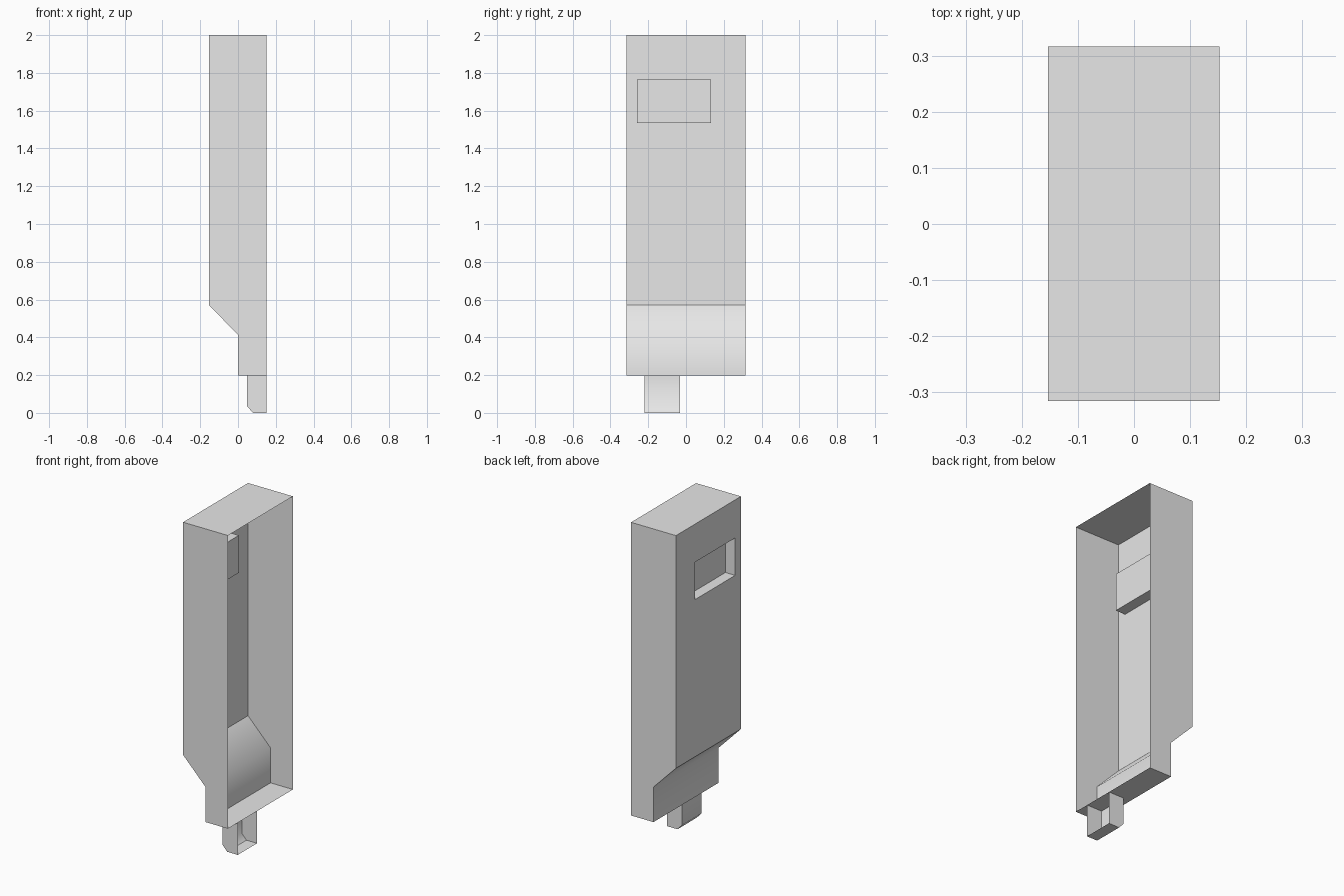
import bpy
import bmesh

cube = bpy.data.objects.get("Cube")
if cube:
    bpy.data.objects.remove(cube, do_unlink=True)

grey = bpy.data.materials.new("plain grey")
grey.use_nodes = True
grey.diffuse_color = (0.8, 0.8, 0.8, 1)
grey.node_tree.nodes["Principled BSDF"].inputs["Base Color"].default_value = (0.8, 0.8, 0.8, 1)


def open_shell(profile, front, back, first, soft):
    """Thin shell, open towards +x: two profile caps joined by strips.
    Strips start at point 'first'; the fold at point 'soft' is shaded smooth."""
    bm = bmesh.new()
    near = [bm.verts.new((x, front, z)) for x, z in profile]
    far = [bm.verts.new((x, back, z)) for x, z in profile]
    bm.faces.new(near)
    bm.faces.new(far[::-1])
    strips = [bm.faces.new((near[i], far[i], far[i + 1], near[i + 1]))
              for i in range(first, len(profile) - 1)]
    for face in bm.faces:
        face.smooth = True
    for edge in bm.edges:
        edge.smooth = set(edge.verts) == {near[soft], far[soft]}
    return bm, strips


def finish(bm, name):
    mesh = bpy.data.meshes.new(name)
    bm.to_mesh(mesh)
    bm.free()
    mesh.materials.append(grey)
    obj = bpy.data.objects.new(name, mesh)
    bpy.context.collection.objects.link(obj)


# Tall casing with a sloped step near the bottom
casing, walls = open_shell(
    [(0.152, 2), (-0.153, 2), (-0.153, 0.57), (0, 0.413), (0, 0.198), (0.152, 0.198)],
    -0.315, 0.316, first=0, soft=3)

# Rectangular recess pressed into the tall wall
panel = walls[1]
bmesh.ops.inset_individual(casing, faces=[panel], thickness=0.05)
middle = panel.calc_center_median()
for v in panel.verts:
    v.co.y = 0.132 if v.co.y > middle.y else -0.259
    v.co.z = 1.766 if v.co.z > middle.z else 1.536
pressed = bmesh.ops.extrude_discrete_faces(casing, faces=[panel])["faces"]
bmesh.ops.translate(casing, verts=pressed[0].verts, vec=(0.066, 0, 0))
for face in casing.faces:
    if all(v.co.z > 1 for v in face.verts):
        for edge in face.edges:
            edge.smooth = False
finish(casing, "casing")

# Small prong below, with a cut corner
prong, _ = open_shell(
    [(0.152, 0.198), (0.048, 0.198), (0.048, 0.035), (0.08, 0), (0.152, 0)],
    -0.219, -0.032, first=1, soft=2)
finish(prong, "prong")
